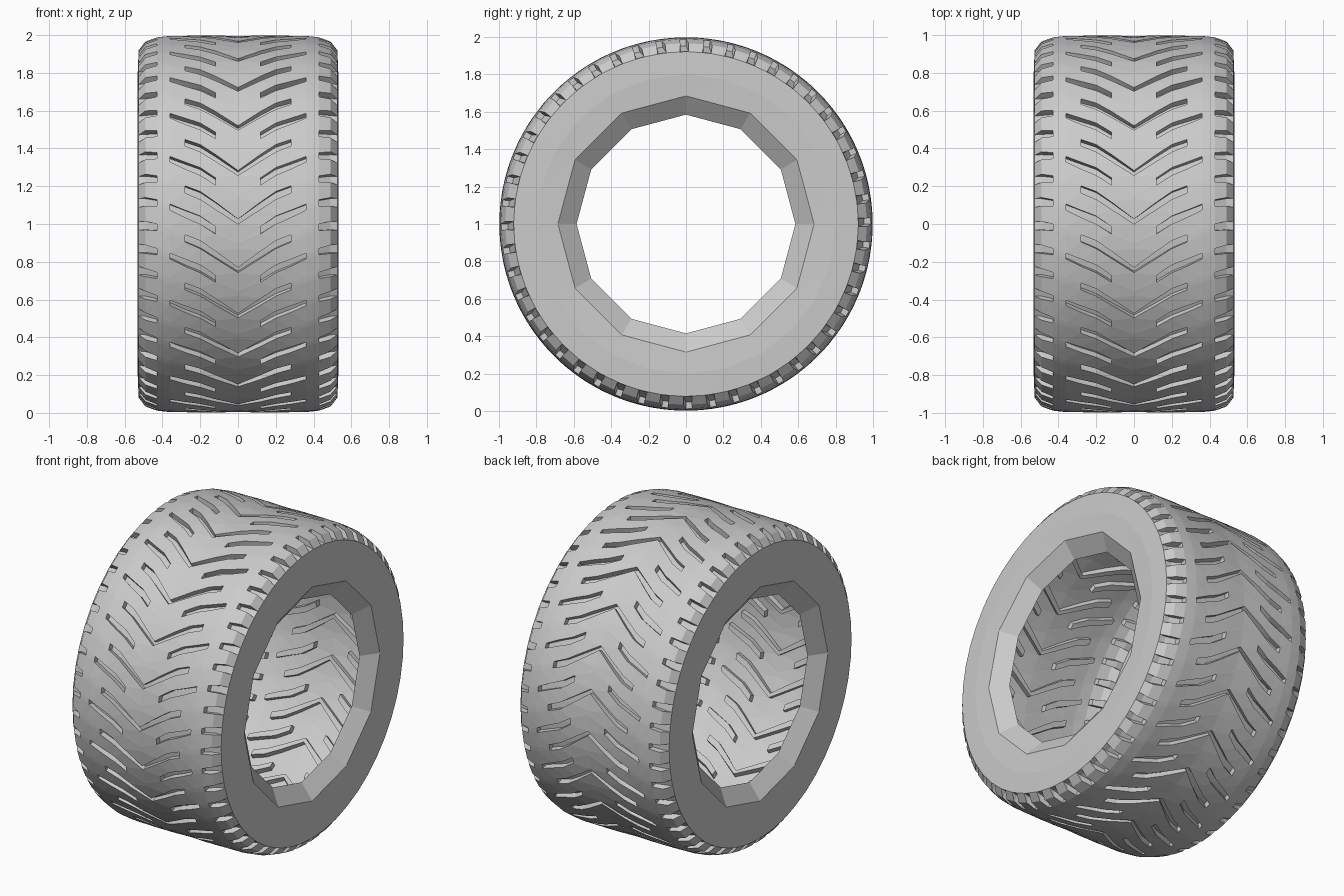
import bpy, bmesh
from math import sin, cos, radians

if "Cube" in bpy.data.objects:
    bpy.data.objects.remove(bpy.data.objects["Cube"])

PITCHES = 24                 # chevrons around the tyre
STEP = 360 / PITCHES
# tread half profile: x, radius, chevron sweep (deg), groove depth, groove width factor
COLS = [(0.00, 0.995, 0.0, 0.030, 0.7),
        (0.12, 0.998, 4.5, 0.035, 1.0),
        (0.20, 0.998, 7.5, 0.035, 1.1),
        (0.28, 0.997, 9.5, 0.035, 1.0),
        (0.36, 0.996, 11.8, 0.035, 0.8),
        (0.43, 0.988, 13.0, 0.035, 0.9),
        (0.49, 0.966, 13.2, 0.040, 1.2),
        (0.526, 0.920, 13.0, 0.0, 1.3)]
# which column spans are cut, for the two groove rows in every pitch
GROOVES = {0: {0, 1, 2, 5, 6}, 2: {1, 2, 3, 5, 6}}


def point(x, r, deg):
    a = radians(deg)
    return (x, -r * cos(a), 1 + r * sin(a))


def finish(name, bm):
    bmesh.ops.recalc_face_normals(bm, faces=bm.faces)
    me = bpy.data.meshes.new(name)
    bm.to_mesh(me)
    bm.free()
    ob = bpy.data.objects.new(name, me)
    bpy.context.collection.objects.link(ob)
    return ob


def build_tread():
    bm = bmesh.new()
    cache = {}
    rows = PITCHES * 4

    def vert(side, c, k, low):
        k %= rows
        x, r, sweep, depth, width = COLS[c]
        low = bool(low and depth)
        key = (side if c else 0, c, k, low)
        if key not in cache:
            local = (0, 2.2 * width, STEP / 2, STEP / 2 + 2.2 * width)[k % 4]
            deg = (k // 4) * STEP + local + sweep
            cache[key] = bm.verts.new(point(side * x, r - depth * low, deg))
        return cache[key]

    def face(*vs):
        vs = list(dict.fromkeys(vs))
        if len(vs) > 2 and not bm.faces.get(vs):
            bm.faces.new(vs)

    def cut(c, k):
        return c in GROOVES.get(k % 4, ())

    last = len(COLS) - 1
    for side in (1, -1):
        for c in range(last):
            for k in range(rows):
                low = cut(c, k)
                # block top or groove floor
                face(vert(side, c, k, low), vert(side, c + 1, k, low),
                     vert(side, c + 1, k + 1, low), vert(side, c, k + 1, low))
                # groove wall towards the next row
                if low != cut(c, k + 1):
                    face(vert(side, c, k + 1, 0), vert(side, c + 1, k + 1, 0),
                         vert(side, c + 1, k + 1, 1), vert(side, c, k + 1, 1))
                # groove wall towards the next column
                if c + 1 < last and low != cut(c + 1, k):
                    face(vert(side, c + 1, k, 0), vert(side, c + 1, k + 1, 0),
                         vert(side, c + 1, k + 1, 1), vert(side, c + 1, k, 1))
    bmesh.ops.triangulate(bm, faces=bm.faces)
    return finish("tread", bm)


def build_sidewall(name, side):
    bm = bmesh.new()
    # x, radius, sides: shoulder, wall, rim crease, bead lip
    rings = []
    for x, r, n in [(0.526, 0.922, 48), (0.531, 0.80, 24),
                    (0.525, 0.685, 12), (0.45, 0.585, 12)]:
        rings.append([bm.verts.new(point(side * x, r, i * 360 / n)) for i in range(n)])
    for a, b in zip(rings, rings[1:]):
        n, m = len(a), len(b)
        for i in range(m):
            j = (i + 1) % m
            if n == m:
                bm.faces.new((a[i], a[j], b[j], b[i]))
            else:  # two outer sides per inner side
                p, q, s = a[2 * i], a[2 * i + 1], a[(2 * i + 2) % n]
                bm.faces.new((p, q, b[i]))
                bm.faces.new((q, b[j], b[i]))
                bm.faces.new((q, s, b[j]))
    return finish(name, bm)


# hollow tyre: patterned tread band closed by two open-centred sidewalls
build_tread()
build_sidewall("sidewall_right", 1)
build_sidewall("sidewall_left", -1)
